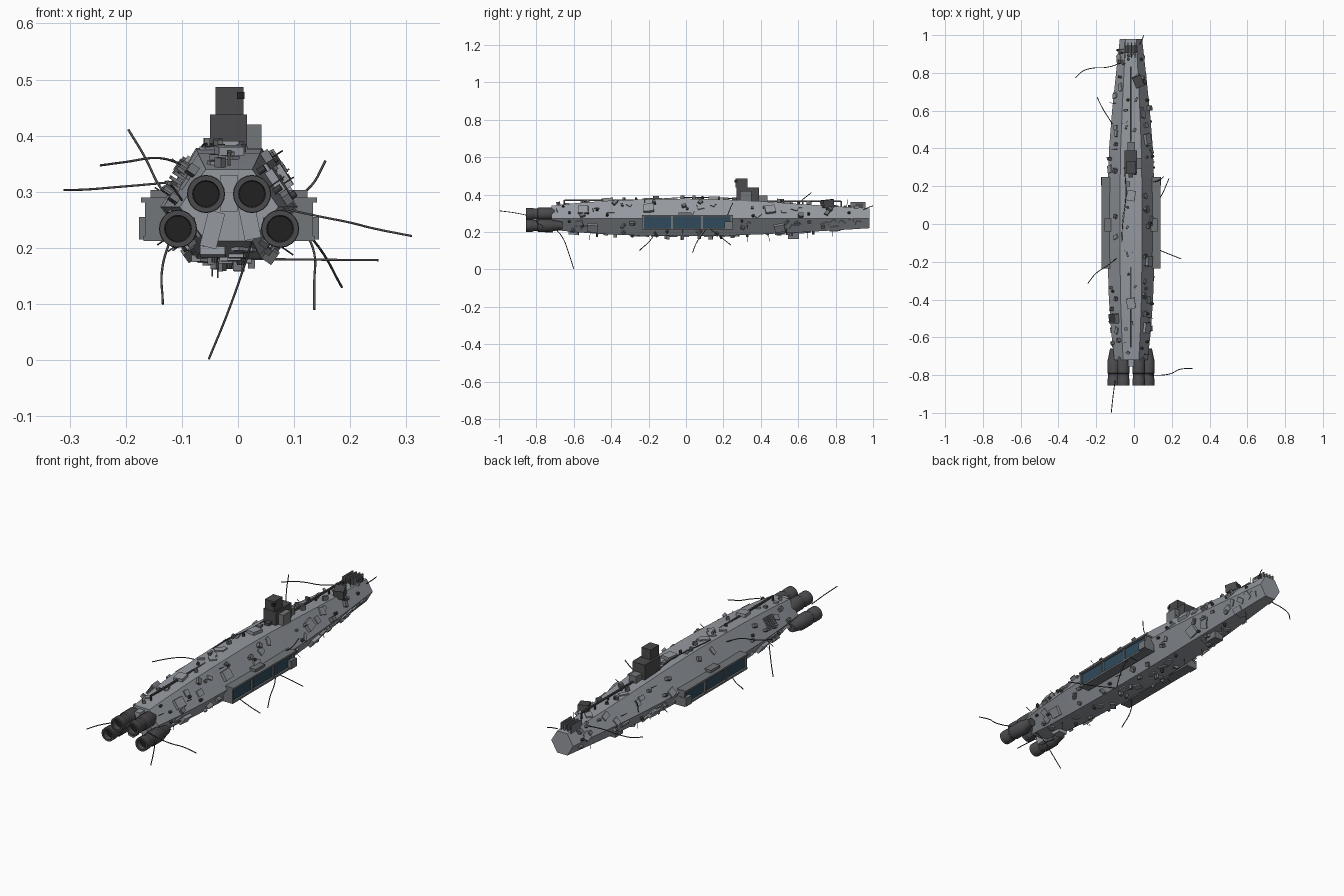
import bpy, bmesh, math, random
from mathutils import Matrix, Vector

if "Cube" in bpy.data.objects:
    bpy.data.objects.remove(bpy.data.objects["Cube"])

random.seed(7)
CX = -0.016          # hull centre line


def material(name, rgb):
    m = bpy.data.materials.new(name)
    m.diffuse_color = (*rgb, 1)
    m.use_nodes = True
    m.node_tree.nodes["Principled BSDF"].inputs["Base Color"].default_value = m.diffuse_color
    return m


HULL = material("hull_grey", (0.30, 0.32, 0.35))
TRIM = material("trim_grey", (0.17, 0.18, 0.19))
DARK = material("dark_metal", (0.07, 0.07, 0.075))
BLACK = material("black", (0.015, 0.015, 0.015))
GLASS = material("window_blue", (0.03, 0.07, 0.11))


def finish(name, bm, mat, smooth=None):
    me = bpy.data.meshes.new(name)
    bmesh.ops.recalc_face_normals(bm, faces=bm.faces)
    bm.to_mesh(me)
    bm.free()
    ob = bpy.data.objects.new(name, me)
    bpy.context.collection.objects.link(ob)
    me.materials.append(mat)
    if smooth:
        bpy.ops.object.select_all(action='DESELECT')
        ob.select_set(True)
        bpy.context.view_layer.objects.active = ob
        bpy.ops.object.shade_smooth_by_angle(angle=math.radians(smooth))
    return ob


def add_box(bm, size, matrix):
    bmesh.ops.create_cube(bm, size=1, matrix=matrix @ Matrix.Diagonal((*size, 1)))


def box(name, x, y, z, mat):
    """Box from (min, max) ranges."""
    bm = bmesh.new()
    r = (x, y, z)
    add_box(bm, [b - a for a, b in r], Matrix.Translation([(a + b) / 2 for a, b in r]))
    return finish(name, bm, mat)


def cable(name, pts, radius=0.0022):
    cu = bpy.data.curves.new(name, 'CURVE')
    cu.dimensions = '3D'
    cu.bevel_depth, cu.bevel_resolution, cu.use_fill_caps = radius, 1, True
    cu.resolution_u = 5
    sp = cu.splines.new('BEZIER')
    sp.bezier_points.add(len(pts) - 1)
    for p, co in zip(sp.bezier_points, pts):
        p.co = co
        p.handle_left_type = p.handle_right_type = 'AUTO'
    ob = bpy.data.objects.new(name, cu)
    bpy.context.collection.objects.link(ob)
    cu.materials.append(DARK)


# Hull: hexagonal section lofted along y (y, half width, bottom z, top z)
STATIONS = [(-0.72, .088, .212, .340), (-0.58, .104, .198, .355), (-0.4, .117, .186, .368),
            (-0.2, .123, .180, .375), (0, .125, .178, .378), (0.2, .123, .180, .374),
            (0.4, .116, .187, .364), (0.6, .100, .197, .350), (0.8, .079, .209, .337),
            (0.98, .059, .220, .326)]


def section(y):
    for a, b in zip(STATIONS, STATIONS[1:]):
        if y <= b[0]:
            break
    t = (y - a[0]) / (b[0] - a[0])
    w, lo, hi = [a[i] + (b[i] - a[i]) * t for i in (1, 2, 3)]
    f = 0.47 * w
    pts = [(f, hi), (w, .273), (f, lo), (-f, lo), (-w, .273), (-f, hi)]
    return [Vector((CX + px, y, pz)) for px, pz in pts]


bm = bmesh.new()
rings = [[bm.verts.new(p) for p in section(s[0])] for s in STATIONS]
for a, b in zip(rings, rings[1:]):
    for i in range(6):
        bm.faces.new((a[i], a[(i + 1) % 6], b[(i + 1) % 6], b[i]))
bm.faces.new(rings[0])
bm.faces.new(rings[-1])
finish("hull", bm, HULL, 25)

# Engines: lathed open nozzles plus dark inner disc
PROFILE = [(0.02, -.66), (.031, -.715), (.034, -.72), (.034, -.79), (.030, -.795), (.030, -.815),
           (.033, -.82), (.033, -.855), (.024, -.855), (.021, -.80)]
for i, (ex, ez) in enumerate([(-.041, .296), (.041, .296), (-.091, .234), (.091, .234)]):
    n = 20
    bm = bmesh.new()
    rs = [[bm.verts.new((CX + ex + r * math.cos(2 * math.pi * k / n), y,
                         ez + r * math.sin(2 * math.pi * k / n))) for k in range(n)] for r, y in PROFILE]
    for a, b in zip(rs, rs[1:]):
        for k in range(n):
            bm.faces.new((a[k], a[(k + 1) % n], b[(k + 1) % n], b[k]))
    bm.faces.new(rs[0])
    bm.faces.new(rs[-1])
    finish(f"engine_{i}", bm, DARK, 35)
    bm = bmesh.new()
    bmesh.ops.create_circle(bm, cap_ends=True, segments=n, radius=.0225, matrix=Matrix.Translation(
        (CX + ex, -.83, ez)) @ Matrix.Rotation(math.pi / 2, 4, 'X'))
    finish(f"engine_core_{i}", bm, BLACK)
    # strut tying the engine to the stern
    box(f"engine_strut_{i}", (CX + ex * .8 - .012, CX + ex * .8 + .012), (-.76, -.69), (ez - .02, ez + .02), TRIM)

# Side window galleries
for s, side in ((-1, "left"), (1, "right")):
    def xs(a, b):
        return tuple(sorted((CX + s * a, CX + s * b)))
    box(f"window_{side}", xs(.10, .143), (-.225, .24), (.218, .285), GLASS)
    box(f"window_top_frame_{side}", xs(.10, .157), (-.235, .25), (.281, .290), TRIM)
    box(f"window_bottom_frame_{side}", xs(.10, .152), (-.235, .25), (.212, .221), TRIM)
    for j, y in enumerate((-.235, -.08, .08, .238)):
        box(f"window_post_{side}_{j}", xs(.10, .150), (y, y + .010), (.216, .286), TRIM)
    box(f"window_end_box_{side}", xs(.11, .160), (.205, .25), (.215, .255), TRIM)
    box(f"window_roof_box_{side}", xs(.10, .14), (-.04, .03), (.288, .303), TRIM)

# Command tower
box("tower_base", (-.05, .016), (.27, .39), (.35, .438), DARK)
box("tower_top", (-.04, .010), (.265, .33), (.438, .487), DARK)
box("tower_top_lamp", (-.002, .012), (.26, .275), (.465, .478), BLACK)
box("tower_side_box", (.016, .042), (.29, .35), (.35, .420), TRIM)
box("tower_rear_box", (-.035, .005), (.39, .435), (.35, .395), TRIM)
box("tower_front_step", (-.03, -.005), (.245, .27), (.36, .385), DARK)

# Bow fittings
box("bow_deck_box", (-.05, .015), (.905, .945), (.325, .352), DARK)
for i in range(4):
    box(f"bow_fin_{i}", (-.052 + i * .018, -.046 + i * .018), (.88, .96), (.32, .360), TRIM)
b = box("bow_turret", (-.024, .024), (-.03, .03), (-.02, .022), DARK)
b.location, b.rotation_euler = (.022, .755, .35), (.1, 0, .4)
box("keel_box", (-.04, .01), (.545, .605), (.162, .205), TRIM)

# Deck rails and cables
for name, y0, y1, z in (("front_rail", .42, .83, .365), ("rear_rail", -.65, -.22, .370)):
    box(name, (CX - .004, CX + .004), (y0, y1), (z - .004, z + .004), DARK)
    for k in range(5):
        y = y0 + (y1 - y0) * k / 4
        box(f"{name}_post_{k}", (CX - .003, CX + .003), (y - .004, y + .004), (.33, z), DARK)
CABLES = [
    [(-.05, .86, .325), (-.14, .83, .315), (-.22, .825, .308), (-.27, .81, .304), (-.31, .775, .303)],
    [(-.115, .53, .28), (-.14, .57, .31), (-.165, .61, .36), (-.195, .67, .41)],
    [(.08, -.80, .27), (.15, -.80, .255), (.2, -.79, .245), (.24, -.77, .235), (.31, -.765, .221)],
    [(-.10, -.83, .285), (-.112, -.92, .303), (-.12, -.998, .313)],
    [(-.09, -.18, .345), (-.14, -.22, .36), (-.20, -.26, .353), (-.245, -.315, .347)],
    [(.03, -.71, .23), (.012, -.66, .17), (-.02, -.625, .08), (-.052, -.60, .002)],
    [(.10, .08, .25), (.145, .15, .20), (.185, .24, .13)],
    [(.04, -.09, .18), (.14, -.14, .179), (.25, -.185, .178)],
    [(-.115, -.16, .23), (-.134, -.18, .17), (-.134, -.25, .10)],
    [(.115, .125, .24), (.136, .09, .19), (.136, .055, .14), (.136, .035, .09)],
    [(.09, .22, .28), (.13, .23, .31), (.185, .24, .355)][:2] + [(.156, .25, .355)],
    [(-.05, .30, .375), (-.043, .15, .383), (-.06, 0, .384), (-.065, -.1, .379)],
    [(.03, .95, .32), (.045, .98, .333), (.05, 1.0, .34)],
]
for i, pts in enumerate(CABLES):
    cable(f"cable_{i}", pts)


# Scattered fittings on the hull facets
def frame(k, y, t, spin):
    s, s2 = section(y - .01), section(y + .01)
    p, q = s[k], s[(k + 1) % 6]
    across = (q - p).normalized()
    along = (s2[k] - s[k]).normalized()
    n = along.cross(across).normalized()
    if n.dot(p.lerp(q, .5) - Vector((CX, y, .273))) < 0:
        n = -n
    m = Matrix((across, n.cross(across), n)).transposed().to_4x4()
    sec = section(y)
    return Matrix.Translation(sec[k].lerp(sec[(k + 1) % 6], t)) @ m @ Matrix.Rotation(spin, 4, 'Z')


plates, blocks, studs, whiskers = (bmesh.new() for _ in range(4))
R = random.uniform
for i in range(230):
    k, y, t = i % 6, R(-.69, .93), R(.12, .88)
    if -.27 < y < .28 and ((k in (0, 3) and t > .8) or (k in (1, 4) and t < .6)):
        continue
    m = frame(k, y, t, random.choice((0, .3, -.4, .8, R(-1.5, 1.5))))
    kind = random.random()
    if kind < .35:
        add_box(plates, (R(.015, .038), R(.02, .05), .012), m)
    elif kind < .70:
        add_box(blocks, (R(.008, .022), R(.010, .03), R(.02, .042)), m)
    elif kind < .88:
        bmesh.ops.create_cone(studs, cap_ends=True, segments=10, radius1=R(.006, .011), radius2=.006,
                              depth=R(.02, .036), matrix=m)
    else:
        add_box(whiskers, (.002, .002, R(.05, .085)), m)
# Large tilted panels on shoulders and bilges, and a stack of cooling fins
for k, y, t in ((0, -.55, .5), (0, -.2, .5), (5, -.42, .5), (5, .15, .5), (1, -.5, .6), (3, -.45, .4),
                (2, -.6, .8), (1, .5, .6), (3, .4, .5), (0, .45, .5)):
    add_box(plates, (.045, .055, .03), frame(k, y, t, R(-.3, .3)))
for i in range(6):
    add_box(blocks, (.006, .05, .05), frame(4, -.5, .25 + i * .1, 0))
finish("hull_plates", plates, HULL)
finish("hull_blocks", blocks, TRIM)
finish("hull_studs", studs, DARK, 35)
finish("hull_whiskers", whiskers, DARK)

# Stern face panels
for i, (x, z, a) in enumerate(((-.045, .235, .25), (.02, .25, -.2), (-.016, .30, 0))):
    b = box(f"stern_panel_{i}", (-.015, .015), (-.025, .02), (-.035, .03), HULL)
    b.location, b.rotation_euler = (x, -.73, z), (0, a, 0)
